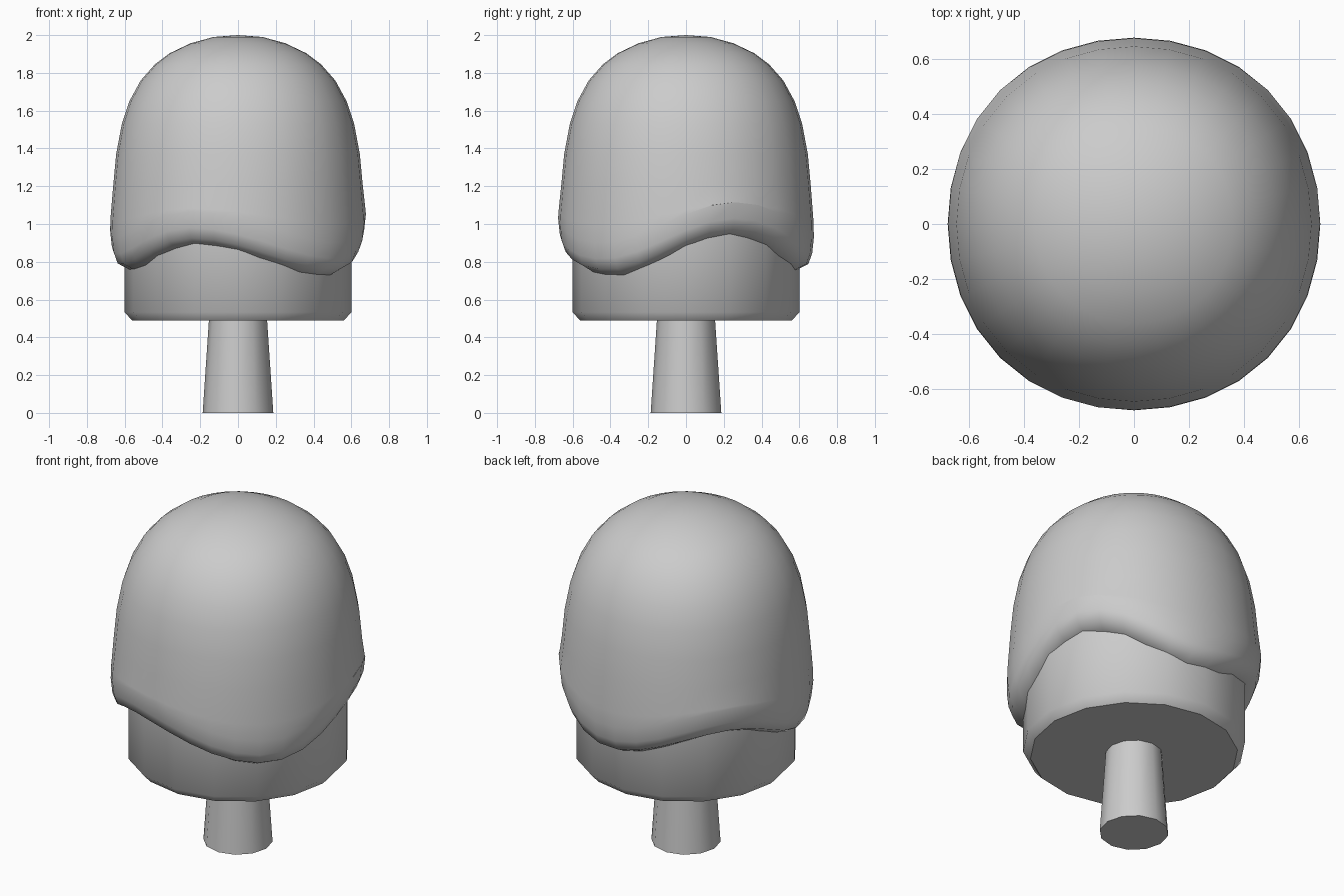
import bpy, bmesh
from math import sin, cos, pi, radians

if "Cube" in bpy.data.objects:
    bpy.data.objects.remove(bpy.data.objects["Cube"])


def lathe(name, sides, rows, radius_fn, cap_top=False, apex=None):
    """Skin rings from bottom to top; radius_fn(row, angle) -> (radius, z)."""
    bm = bmesh.new()
    rings = []
    for row in rows:
        ring = []
        for i in range(sides):
            a = 2 * pi * i / sides
            r, z = radius_fn(row, a)
            ring.append(bm.verts.new((r * cos(a), r * sin(a), z)))
        rings.append(ring)
    for lo, hi in zip(rings, rings[1:]):
        for i in range(sides):
            j = (i + 1) % sides
            bm.faces.new((lo[i], lo[j], hi[j], hi[i]))
    bm.faces.new(rings[0][::-1])
    if apex is None:
        bm.faces.new(rings[-1])
    else:
        tip = bm.verts.new((0, 0, apex))
        for i in range(sides):
            bm.faces.new((rings[-1][i], rings[-1][(i + 1) % sides], tip))
    bmesh.ops.recalc_face_normals(bm, faces=bm.faces)
    me = bpy.data.meshes.new(name)
    bm.to_mesh(me)
    bm.free()
    ob = bpy.data.objects.new(name, me)
    bpy.context.collection.objects.link(ob)
    bpy.ops.object.select_all(action='DESELECT')
    ob.select_set(True)
    bpy.context.view_layer.objects.active = ob
    bpy.ops.object.shade_smooth_by_angle(angle=radians(45))
    return ob


def plain(row, a):
    return row


# Wavy lower edge of the coating: crests and dips (degrees, height)
WAVE = [(-40, .76), (23, .975), (84, .785), (146, .94),
        (198, .785), (248, .925), (320, .76), (383, .975)]


def edge_height(a):
    d = a * 180 / pi
    for (a0, z0), (a1, z1) in zip(WAVE, WAVE[1:]):
        if a0 <= d <= a1:
            t = (1 - cos(pi * (d - a0) / (a1 - a0))) / 2
            return z0 + (z1 - z0) * t


def coating_point(row, a):
    r, z, follow = row
    if r > .3:
        r *= 1 + .008 * (1 - cos(4 * a))
    return r, z + follow * edge_height(a)


# Stick
lathe("stick", 12, [(.187, 0), (.152, .52)], plain)

# Inner body with chamfered bottom
lathe("inner_body", 16, [(.56, .488), (.6, .533), (.6, 1.0)], plain)

# Domed coating: (radius, height, how far it follows the wavy edge)
lathe("coating", 32, [
    (.57, -.04, 1), (.648, 0, 1), (.668, .055, 1), (.677, .14, 1),
    (.675, .62, .5), (.66, 1.21, 0), (.645, 1.37, 0), (.615, 1.53, 0),
    (.575, 1.65, 0), (.515, 1.76, 0), (.44, 1.845, 0), (.36, 1.905, 0),
    (.25, 1.957, 0), (.13, 1.99, 0)], coating_point, apex=2.0)
